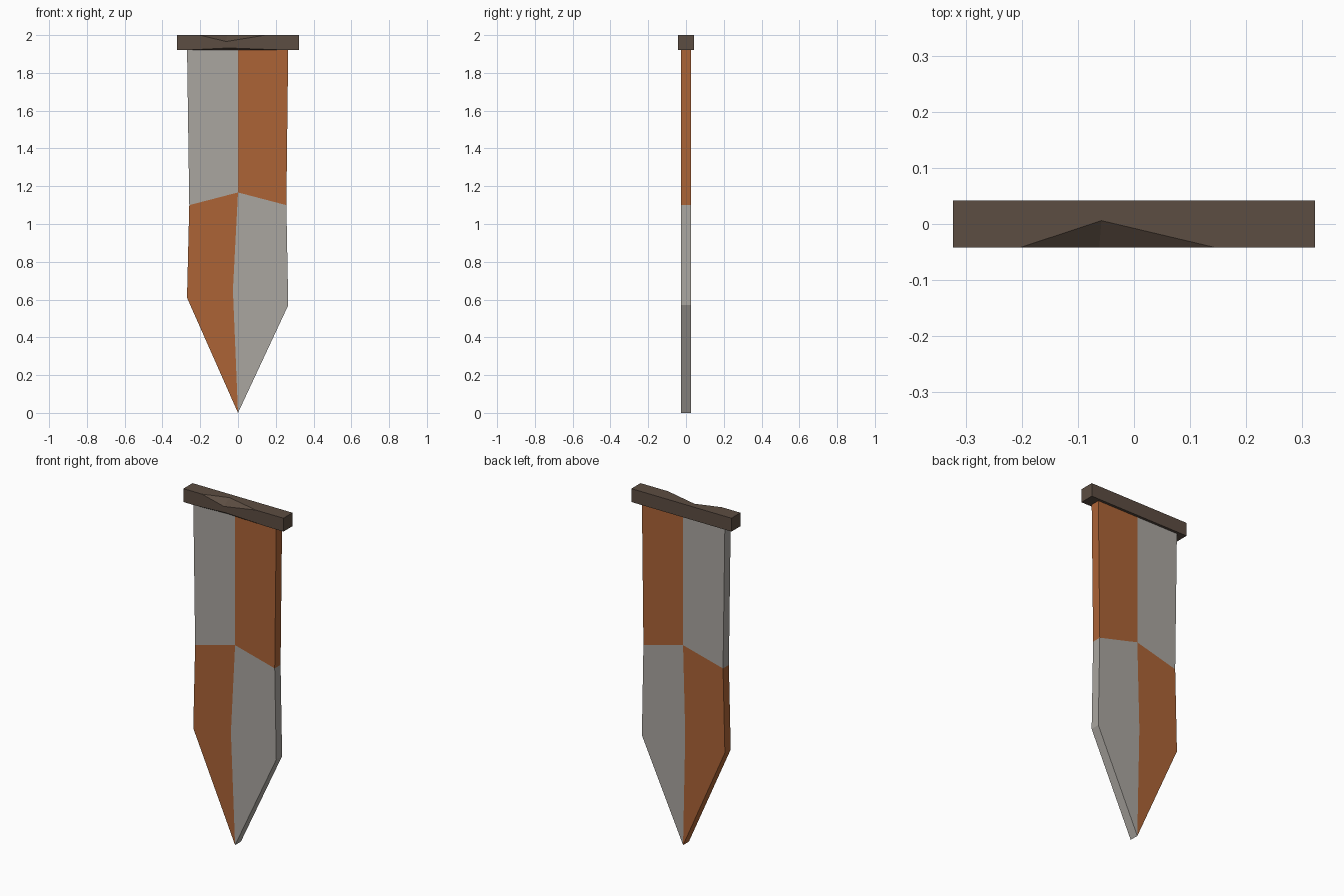
import bpy, bmesh

if "Cube" in bpy.data.objects:
    bpy.data.objects.remove(bpy.data.objects["Cube"])


def material(name, rgb):
    m = bpy.data.materials.new(name)
    m.diffuse_color = (*rgb, 1)
    m.use_nodes = True
    m.node_tree.nodes["Principled BSDF"].inputs["Base Color"].default_value = m.diffuse_color
    return m


orange = material("orange cloth", (0.413, 0.127, 0.037))
grey = material("grey cloth", (0.402, 0.381, 0.352))
wood = material("dark wood", (0.107, 0.074, 0.054))


def finish(bm, name, mats):
    bmesh.ops.recalc_face_normals(bm, faces=bm.faces[:])
    me = bpy.data.meshes.new(name)
    bm.to_mesh(me)
    bm.free()
    for m in mats:
        me.materials.append(m)
    ob = bpy.data.objects.new(name, me)
    bpy.context.collection.objects.link(ob)


# Cloth: rows of left / middle / right points, ending in one tip
bm = bmesh.new()
T = 0.027
sides = []
for y, bend in ((-T, -0.027), (T, -0.014)):
    rows = [
        [(-0.27, 1.95), (0, 1.95), (0.266, 1.95)],
        [(-0.258, 1.10), (0, 1.167), (0.256, 1.10)],
        [(-0.27, 0.61), (bend, 0.65), (0.266, 0.57)],
    ]
    grid = [[bm.verts.new((x, y, z)) for x, z in r] for r in rows]
    tip = bm.verts.new((0, y, 0))
    grid.append([tip] * 3)
    sides.append(grid)


def add(verts, mat):
    f = bm.faces.new(list(dict.fromkeys(verts)))
    f.material_index = mat


# Quarters alternate: grey/orange above, orange/grey below
for r in range(3):
    for c in range(2):
        mat = (c + (r > 0)) % 2
        for g in sides:
            add([g[r][c], g[r][c + 1], g[r + 1][c + 1], g[r + 1][c]], mat)
        a, b = sides
        e = 2 * c
        add([a[r][e], b[r][e], b[r + 1][e], a[r + 1][e]], mat)
a, b = sides
for c in range(2):
    add([a[0][c], a[0][c + 1], b[0][c + 1], b[0][c]], c)
finish(bm, "banner_cloth", [grey, orange])

# Crossbar: box with a chip in the top front edge and a slight one below
bm = bmesh.new()
W, D, Z0, Z1 = 0.323, 0.042, 1.922, 2.0
V = lambda x, y, z: bm.verts.new((x, y, z))
fl0, fr0, br0, bl0 = [V(x, y, Z0) for x, y in ((-W, -D), (W, -D), (W, D), (-W, D))]
fl1, fr1, br1, bl1 = [V(x, y, Z1) for x, y in ((-W, -D), (W, -D), (W, D), (-W, D))]
tl, tr = V(-0.203, -D, Z1), V(0.145, -D, Z1)
tin, tdn = V(-0.058, 0.006, Z1), V(-0.062, -D, 1.966)
ul, ur = V(-0.25, -D, Z0), V(0.22, -D, Z0)
uin, uup = V(-0.05, -0.029, Z0), V(-0.05, -D, 1.932)
for f in (
    (fl0, ul, uup, ur, fr0, fr1, tr, tdn, tl, fl1),
    (fl1, tl, tin, tr, fr1, br1, bl1),
    (fl0, ul, uin, ur, fr0, br0, bl0),
    (tl, tdn, tin), (tdn, tr, tin),
    (ul, uin, uup), (uup, uin, ur),
    (br0, bl0, bl1, br1), (fl0, fl1, bl1, bl0), (fr0, br0, br1, fr1),
):
    bm.faces.new(f)
finish(bm, "crossbar", [wood])
